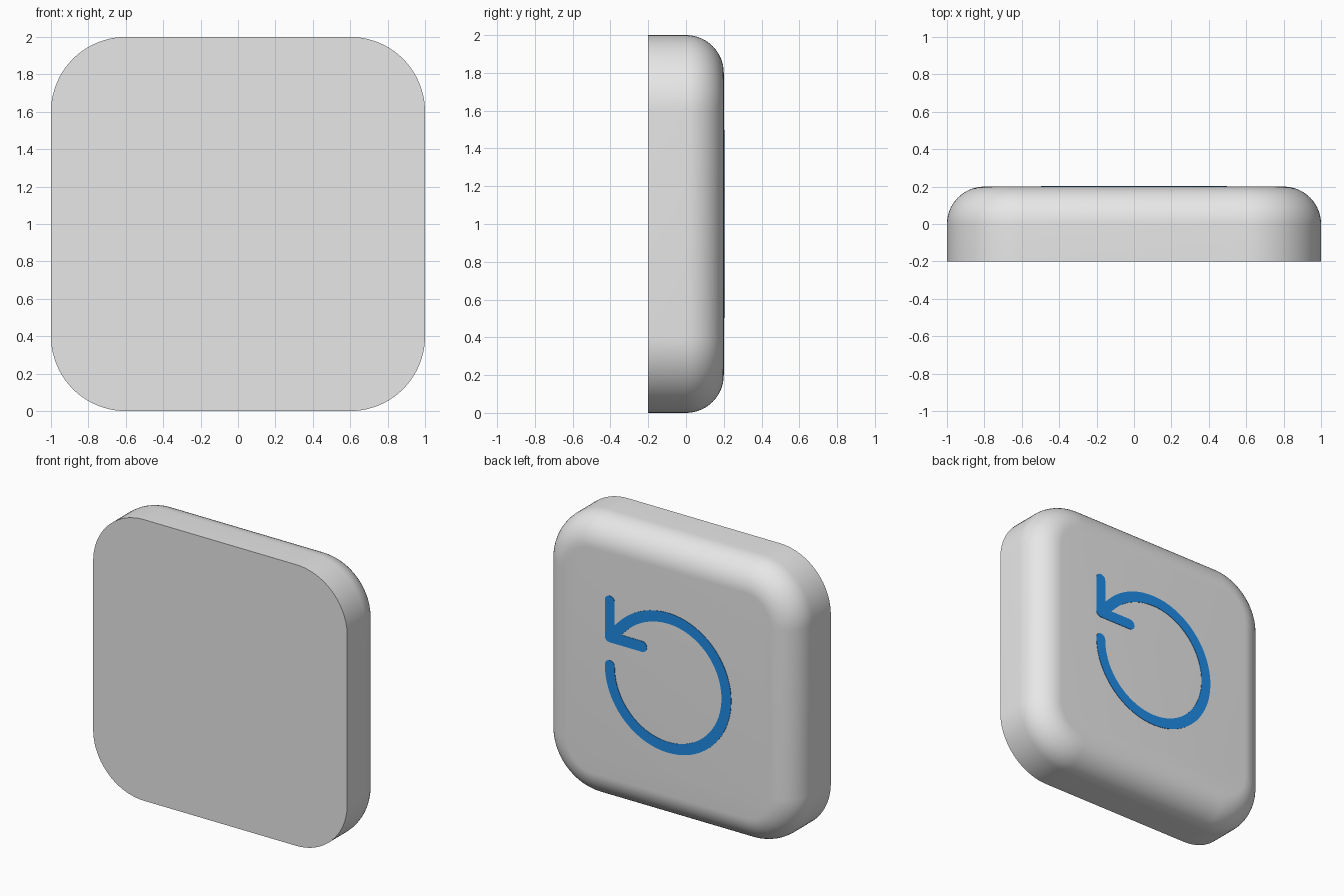
import bpy, bmesh, math
from mathutils import Vector

if "Cube" in bpy.data.objects:
    bpy.data.objects.remove(bpy.data.objects["Cube"])


def material(name, rgb):
    m = bpy.data.materials.new(name)
    m.diffuse_color = (*rgb, 1)
    m.use_nodes = True
    m.node_tree.nodes["Principled BSDF"].inputs["Base Color"].default_value = m.diffuse_color
    return m


def finish(name, bm, mat):
    bmesh.ops.recalc_face_normals(bm, faces=bm.faces[:])
    me = bpy.data.meshes.new(name)
    bm.to_mesh(me)
    bm.free()
    me.materials.append(mat)
    ob = bpy.data.objects.new(name, me)
    bpy.context.collection.objects.link(ob)
    bpy.ops.object.select_all(action='DESELECT')
    ob.select_set(True)
    bpy.context.view_layer.objects.active = ob
    bpy.ops.object.shade_smooth_by_angle(angle=math.radians(30))
    return ob


grey = material("light grey", (0.8, 0.8, 0.8))
blue = material("bright blue", (0.016, 0.29, 0.88))

# Tile body: rounded square outline lofted along y, back edge filleted
CORNER, FILLET, SEG = 0.4, 0.2, 20


def outline(bm, y, inset):
    r, c = CORNER - inset, 1 - CORNER
    ring = []
    for q, (sx, sz) in enumerate([(1, 1), (-1, 1), (-1, -1), (1, -1)]):
        for i in range(SEG + 1):
            a = math.pi / 2 * (q + i / SEG)
            ring.append(bm.verts.new((sx * c + r * math.cos(a), y,
                                      1 + sz * c + r * math.sin(a))))
    return ring


bm = bmesh.new()
rings = [outline(bm, -0.2, 0)]
for i in range(15):
    t = math.pi / 2 * i / 14
    rings.append(outline(bm, 0.2 - FILLET + FILLET * math.sin(t),
                         FILLET * (1 - math.cos(t))))
for lo, hi in zip(rings, rings[1:]):
    for j in range(len(lo)):
        k = (j + 1) % len(lo)
        bm.faces.new((lo[j], lo[k], hi[k], hi[j]))
bm.faces.new(rings[0])
bm.faces.new(rings[-1])
finish("tile_body", bm, grey)

# Icon strokes: drawn on a 24-unit grid, round ends, thin plate on the back
UNIT, HALF = 0.051, 0.038


def stroke(name, pts):
    p = [Vector(((12 - u) * UNIT, 1 + (12 - v) * UNIT)) for u, v in pts]
    left, right = [], []
    for i, c in enumerate(p):
        d = (p[min(i + 1, len(p) - 1)] - p[max(i - 1, 0)]).normalized()
        n = Vector((-d.y, d.x)) * HALF
        left.append(c + n)
        right.append(c - n)

    def cap(c, start):  # half circle running clockwise from start
        a0 = math.atan2(start.y - c.y, start.x - c.x)
        return [c + HALF * Vector((math.cos(a0 - math.pi * i / 10),
                                   math.sin(a0 - math.pi * i / 10)))
                for i in range(1, 10)]

    loop = left + cap(p[-1], left[-1]) + right[::-1] + cap(p[0], right[0])
    bm = bmesh.new()
    face = bm.faces.new([bm.verts.new((v.x, 0.198, v.y)) for v in loop])
    ext = bmesh.ops.extrude_face_region(bm, geom=[face])["geom"]
    bmesh.ops.translate(bm, vec=(0, 0.005, 0),
                        verts=[g for g in ext if isinstance(g, bmesh.types.BMVert)])
    finish(name, bm, blue)


def arc(cy, r, a0, a1, n):
    return [(12 + r * math.cos(math.radians(a0 + (a1 - a0) * i / n)),
             cy + r * math.sin(math.radians(a0 + (a1 - a0) * i / n)))
            for i in range(n + 1)]


stroke("circular_arrow_shaft",
       arc(12, 9, 180, -90, 72) + arc(12.75, 9.75, -90, -133.9, 14)[1:] + [(3, 8)])
stroke("arrow_head_upright", [(3, 3), (3, 8)])
stroke("arrow_head_bar", [(3, 8), (8, 8)])
